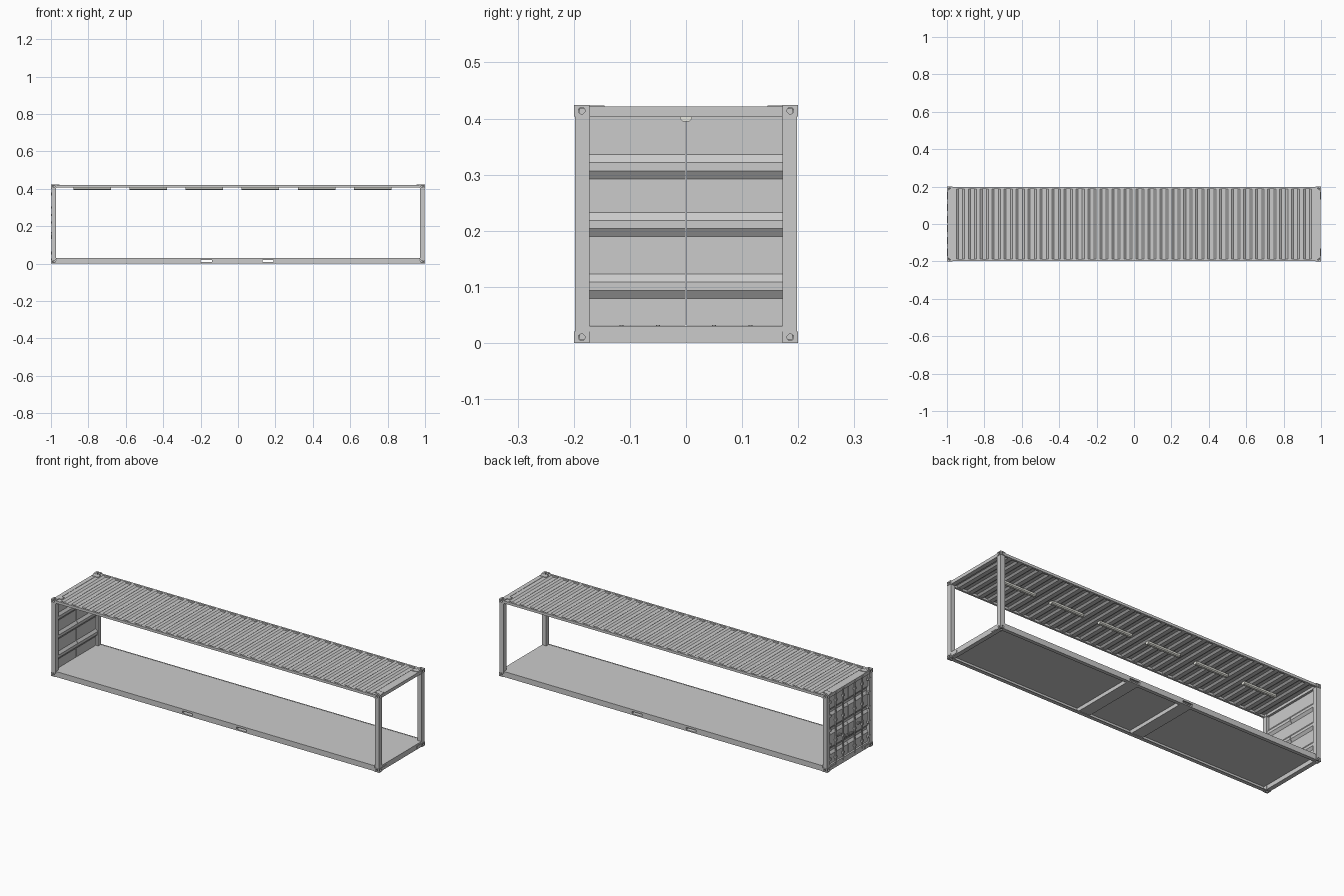
import bpy, bmesh, math
from mathutils import Matrix, Vector

if "Cube" in bpy.data.objects:
    bpy.data.objects.remove(bpy.data.objects["Cube"])


def finish(name, bm, mirror=""):
    bmesh.ops.recalc_face_normals(bm, faces=bm.faces)
    me = bpy.data.meshes.new(name)
    bm.to_mesh(me)
    bm.free()
    ob = bpy.data.objects.new(name, me)
    bpy.context.collection.objects.link(ob)
    if mirror:
        add_mirror(ob, mirror)
    return ob


def add_mirror(ob, axes):
    m = ob.modifiers.new("mirror", 'MIRROR')
    m.use_axis = [a in axes for a in "xyz"]
    m.use_mirror_merge = False


def add_box(bm, x0, x1, y0, y1, z0, z1):
    mat = Matrix.Translation(((x0 + x1) / 2, (y0 + y1) / 2, (z0 + z1) / 2))
    mat = mat @ Matrix.Diagonal((x1 - x0, y1 - y0, z1 - z0, 1))
    bmesh.ops.create_cube(bm, size=1, matrix=mat)


def boxes(name, dims, mirror=""):
    bm = bmesh.new()
    for d in dims:
        add_box(bm, *d)
    return finish(name, bm, mirror)


def add_cyl(bm, centre, axis, r, length, seg=12):
    rot = Vector((0, 0, 1)).rotation_difference(Vector(axis)).to_matrix().to_4x4()
    bmesh.ops.create_cone(bm, cap_ends=True, segments=seg, radius1=r, radius2=r,
                          depth=length, matrix=Matrix.Translation(centre) @ rot)


def sheet(name, profile, y0, y1, thick, mirror=""):
    """Sweep an (x, z) profile along y and give it thickness."""
    bm = bmesh.new()
    rows = [[bm.verts.new((x, y, z)) for x, z in profile] for y in (y0, y1)]
    for i in range(len(profile) - 1):
        bm.faces.new((rows[0][i], rows[0][i + 1], rows[1][i + 1], rows[1][i]))
    ob = finish(name, bm)
    s = ob.modifiers.new("thickness", 'SOLIDIFY')
    s.thickness, s.offset = thick, 0
    if mirror:
        add_mirror(ob, mirror)
    return ob


# corner castings with a hole on each outer face
for name, z0, z1, zdir in (("bottom_corner_casting", 0, 0.02, -1),
                           ("top_corner_casting", 0.404, 0.424, 1)):
    ob = boxes(name, [(0.97, 1, 0.172, 0.2, z0, z1)])
    c = Vector((0.985, 0.186, (z0 + z1) / 2))
    for i, ax in enumerate(((1, 0, 0), (0, 1, 0), (0, 0, zdir))):
        bm = bmesh.new()
        add_cyl(bm, c + Vector(ax) * 0.0125, ax, 0.006 + 0.0003 * i, 0.017, 16)
        cutter = finish(name + "_cutter", bm)
        cutter.hide_render = True
        cutter.hide_viewport = True
        b = ob.modifiers.new("hole", 'BOOLEAN')
        b.object, b.operation, b.solver = cutter, 'DIFFERENCE', 'EXACT'
    add_mirror(ob, "xy")

# corner posts
boxes("corner_posts", [(0.972, 0.998, 0.172, 0.198, 0.02, 0.404)], "xy")

# top rails along the sides, headers and sills at the ends
boxes("top_side_rails", [(-0.97, 0.97, 0.187, 0.198, 0.406, 0.42)], "y")
boxes("end_headers", [(0.973, 0.997, -0.172, 0.172, 0.403, 0.421)], "x")
boxes("end_sills", [(0.973, 0.997, -0.172, 0.172, 0.001, 0.03)], "x")
boxes("header_corner_plates", [(0.955, 0.992, 0.145, 0.172, 0.42, 0.423)], "x" + "y")
boxes("sill_plates", [(0.996, 0.999, 0.13, 0.17, 0.005, 0.02)], "xy")

# bottom side rails: channel section with forklift openings
rail = [(-0.97, 0.97, 0.192, 0.198, 0.001, 0.008),
        (-0.97, 0.97, 0.192, 0.198, 0.02, 0.031),
        (-0.97, 0.97, 0.178, 0.192, 0.001, 0.004)]
for a, b in ((-0.97, -0.2), (-0.14, 0.13), (0.19, 0.97)):
    rail.append((a, b, 0.192, 0.198, 0.008, 0.02))
boxes("bottom_side_rails", rail, "y")

# forklift pockets: open tubes across the underside
pockets = []
for a, b in ((-0.2, -0.14), (0.13, 0.19)):
    pockets += [(a, b, -0.192, 0.192, 0.004, 0.008),
                (a - 0.004, a, -0.192, 0.192, 0.004, 0.026),
                (b, b + 0.004, -0.192, 0.192, 0.004, 0.026)]
boxes("forklift_pockets", pockets)

# floor
boxes("floor", [(-0.975, 0.975, -0.192, 0.192, 0.024, 0.03)])

# corrugated roof
n, x0, x1 = 30, -0.96, 0.96
p = (x1 - x0) / n
prof = [(-0.975, 0.4185)]
for i in range(n):
    s = x0 + i * p
    prof += [(s + p * f, z) for f, z in ((0.15, 0.4185), (0.32, 0.4105),
                                         (0.68, 0.4105), (0.85, 0.4185))]
prof.append((0.975, 0.4185))
sheet("corrugated_roof", prof, -0.189, 0.189, 0.002)

# door leaves with three pressed grooves
prof = [(-0.987, 0.031)]
for z in (0.08, 0.19, 0.293):
    prof += [(-0.987, z), (-0.977, z + 0.014), (-0.977, z + 0.028), (-0.987, z + 0.042)]
prof.append((-0.987, 0.403))
sheet("door_leaves", prof, 0.0008, 0.172, 0.003, "y")

# door locking rods with brackets and handles
bm = bmesh.new()
for y in (0.05, 0.115):
    add_cyl(bm, (-0.9935, y, 0.2125), (0, 0, 1), 0.0033, 0.395)
    for z in (0.022, 0.055, 0.15, 0.26, 0.37, 0.408):
        add_box(bm, -0.9985, -0.987, y - 0.007, y + 0.007, z - 0.005, z + 0.005)
rods = finish("door_lock_rods", bm, "y")
handles = []
for y, z in ((0.05, 0.135), (0.115, 0.165)):
    handles += [(-0.9985, -0.9955, y - 0.045, y + 0.003, z - 0.003, z + 0.003),
                (-0.9965, -0.987, y - 0.04, y - 0.028, z - 0.006, z + 0.006)]
boxes("door_handles", handles, "y")

# door hinges
boxes("door_hinges", [(-0.9995, -0.986, 0.16, 0.182, z - 0.006, z + 0.006)
                      for z in (0.06, 0.14, 0.22, 0.3, 0.375)], "y")

# ceiling light strips, trapezoid section
bm = bmesh.new()
for i in range(6):
    a = -0.88 + 0.3 * i
    ends = [[bm.verts.new((x, y, z)) for y, z in ((-0.011, 0.41), (0.011, 0.41), (0.011, 0.4),
             (0.006, 0.395), (-0.006, 0.395), (-0.011, 0.4))] for x in (a, a + 0.2)]
    bm.faces.new(ends[0])
    bm.faces.new(ends[1])
    for k in range(6):
        j = (k + 1) % 6
        bm.faces.new((ends[0][k], ends[0][j], ends[1][j], ends[1][k]))
lights = finish("ceiling_lights", bm)
mat = bpy.data.materials.new("light_cover")
mat.diffuse_color = (0.8, 0.8, 0.74, 1)
mat.use_nodes = True
mat.node_tree.nodes["Principled BSDF"].inputs["Base Color"].default_value = mat.diffuse_color
lights.data.materials.append(mat)
